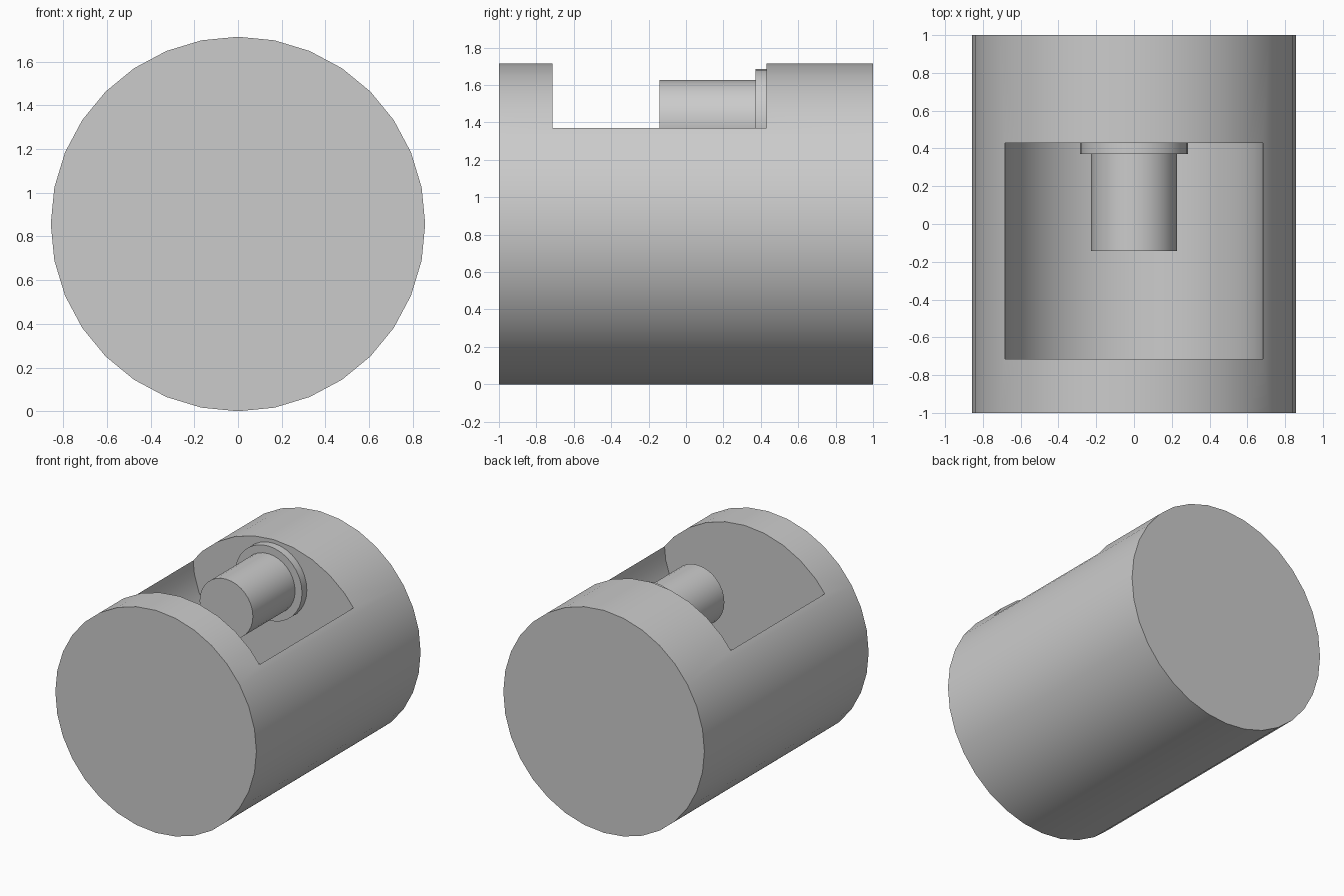
import bpy
import math

if "Cube" in bpy.data.objects:
    bpy.data.objects.remove(bpy.data.objects["Cube"], do_unlink=True)

grey = bpy.data.materials.new("plain_grey")
grey.use_nodes = True
grey.diffuse_color = (0.6, 0.6, 0.6, 1)
grey.node_tree.nodes["Principled BSDF"].inputs["Base Color"].default_value = (0.6, 0.6, 0.6, 1)

BODY_R = 0.857
AXIS_Z = 1.4      # height of the shaft and pocket axis
WALL_Y = 0.43     # rear wall of the pocket


def rod(name, radius, y0, y1, z, sides=32):
    """Cylinder lying along y between y0 and y1."""
    bpy.ops.mesh.primitive_cylinder_add(
        vertices=sides, radius=radius, depth=y1 - y0,
        location=(0, (y0 + y1) / 2, z), rotation=(math.pi / 2, 0, 0))
    obj = bpy.context.object
    obj.name = name
    obj.data.materials.append(grey)
    return obj


def smooth(obj):
    bpy.ops.object.select_all(action='DESELECT')
    obj.select_set(True)
    bpy.context.view_layer.objects.active = obj
    bpy.ops.object.shade_smooth_by_angle(angle=math.radians(30))


# Main body with a rounded pocket scooped out of the top
body = rod("body", BODY_R, -1, 1, BODY_R)
cutter = rod("pocket_cutter", 0.686, -0.714, WALL_Y, AXIS_Z)
cutter.hide_render = True
cut = body.modifiers.new("pocket", 'BOOLEAN')
cut.operation = 'DIFFERENCE'
cut.solver = 'EXACT'
cut.object = cutter
bpy.context.view_layer.objects.active = body
bpy.ops.object.modifier_apply(modifier=cut.name)
bpy.data.objects.remove(cutter, do_unlink=True)

# Collar on the rear wall and the shaft standing out of it
collar = rod("collar", 0.286, 0.371, WALL_Y, AXIS_Z)
shaft = rod("shaft", 0.227, -0.143, 0.371, AXIS_Z)

for part in (body, collar, shaft):
    smooth(part)
